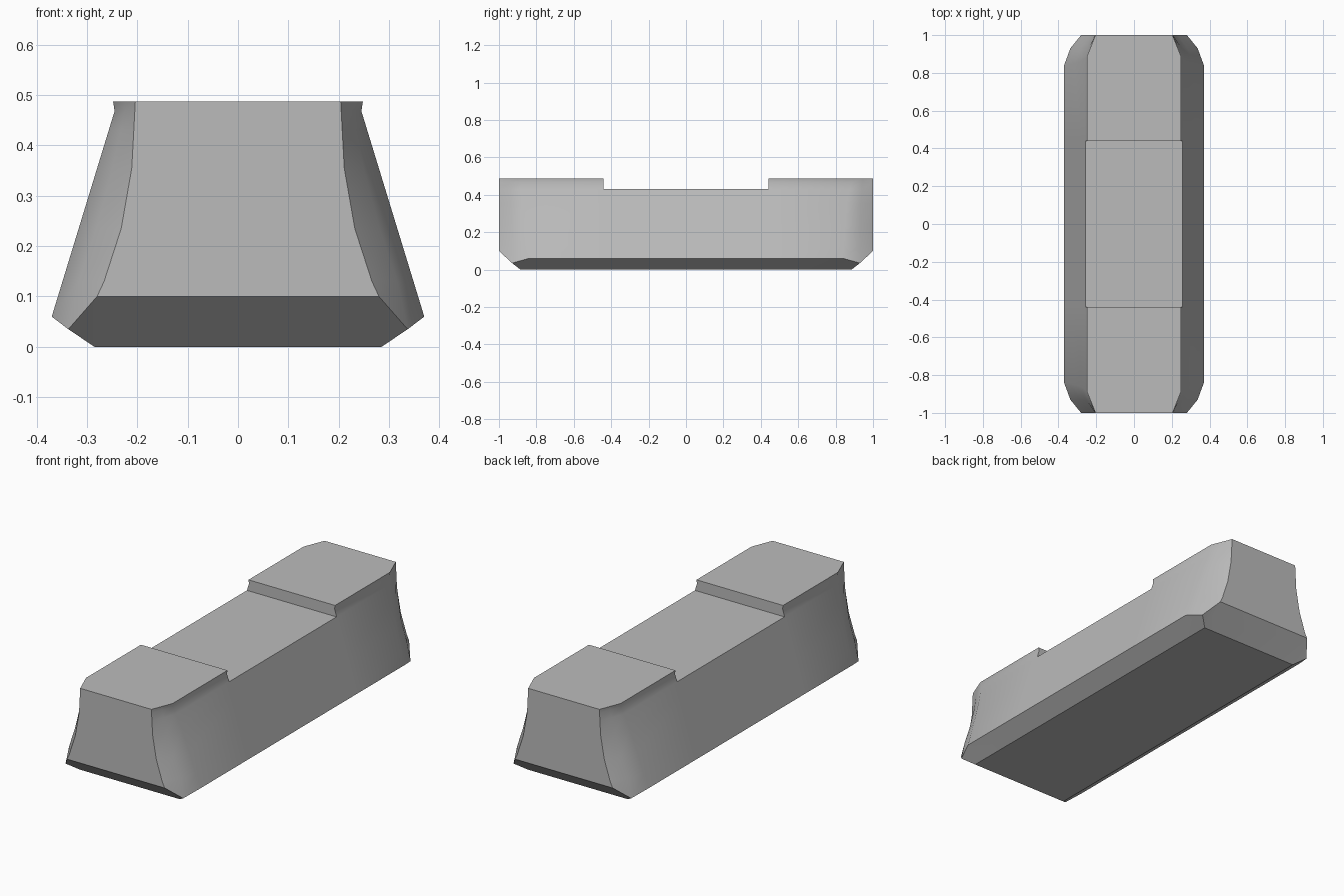
import bpy
import bmesh

cube = bpy.data.objects.get("Cube")
if cube:
    bpy.data.objects.remove(cube, do_unlink=True)

NOTCH_Y = 0.44    # half length of the recess in the top
NOTCH_ROW = 5     # ring that carries the recess floor


def material(name, value):
    mat = bpy.data.materials.new(name)
    mat.use_nodes = True
    color = (value, value, value, 1)
    mat.diffuse_color = color
    mat.node_tree.nodes["Principled BSDF"].inputs["Base Color"].default_value = color
    return mat


def side_width(z):
    """Half width of the sloping side at a height."""
    return 0.37 - 0.306 * (z - 0.06)


def corner(z, end_x, side_y, bulge):
    """Inner, side, middle and end points of one corner at a height."""
    w = side_width(z)
    mid = ((w + end_x) / 2 + bulge, (side_y + 1) / 2 + bulge, z)
    return [(w, NOTCH_Y, z), (w, side_y, z), mid, (end_x, 1, z)]


# Corner rows from the underside to the top
foot = (0.285, 0.885, 0)
rows = [
    [(0.285, NOTCH_Y, 0), foot, foot, foot],
    [(0.37, NOTCH_Y, 0.06), (0.37, 0.84, 0.06), (0.337, 0.93, 0.035), (0.28, 1, 0.10)],
    corner(0.13, 0.266, 0.842, 0.009),
    corner(0.235, 0.232, 0.85, 0.007),
    corner(0.355, 0.211, 0.862, 0.004),
    corner(0.43, 0.207, 0.877, 0.002),
    corner(0.468, 0.205, 0.885, 0),
]
lip = [(0.248, NOTCH_Y, 0.487), (0.248, 0.89, 0.487), (0.226, 0.945, 0.487), (0.204, 1, 0.487)]
rows.append(lip)

bm = bmesh.new()
rings = []
for row in rows:
    ring = []
    for sx, sy in ((1, 1), (-1, 1), (-1, -1), (1, -1)):
        pts = row if sx == sy else row[::-1]
        ring += [bm.verts.new((x * sx, y * sy, z)) for x, y, z in pts]
    rings.append(ring)

# Walls, left open beside the recess
count = len(rings[0])
for level, (low, high) in enumerate(zip(rings, rings[1:])):
    for i in range(count):
        j = (i + 1) % count
        beside_recess = i in (count // 2 - 1, count - 1)
        if level >= NOTCH_ROW and beside_recess:
            continue
        bm.faces.new((low[i], low[j], high[j], high[i]))

# Underside, raised end tops, recess floor and step walls
half = count // 2
bm.faces.new(rings[0][::-1])
floor = rings[NOTCH_ROW]
bm.faces.new([floor[i] for i in (0, half - 1, half, count - 1)])
for first, last in ((0, half - 1), (half, count - 1)):
    bm.faces.new(rings[-1][first:last + 1])
    steps = rings[NOTCH_ROW:]
    bm.faces.new([r[first] for r in steps] + [r[last] for r in reversed(steps)])

bmesh.ops.remove_doubles(bm, verts=bm.verts, dist=0.0001)
bmesh.ops.recalc_face_normals(bm, faces=bm.faces)
mesh = bpy.data.meshes.new("block_body")
bm.to_mesh(mesh)
bm.free()

body = bpy.data.objects.new("block_body", mesh)
bpy.context.collection.objects.link(body)
mesh.materials.append(material("plain grey", 0.5))

bpy.ops.object.select_all(action="DESELECT")
body.select_set(True)
bpy.context.view_layer.objects.active = body
bpy.ops.object.shade_smooth_by_angle(angle=0.52)
